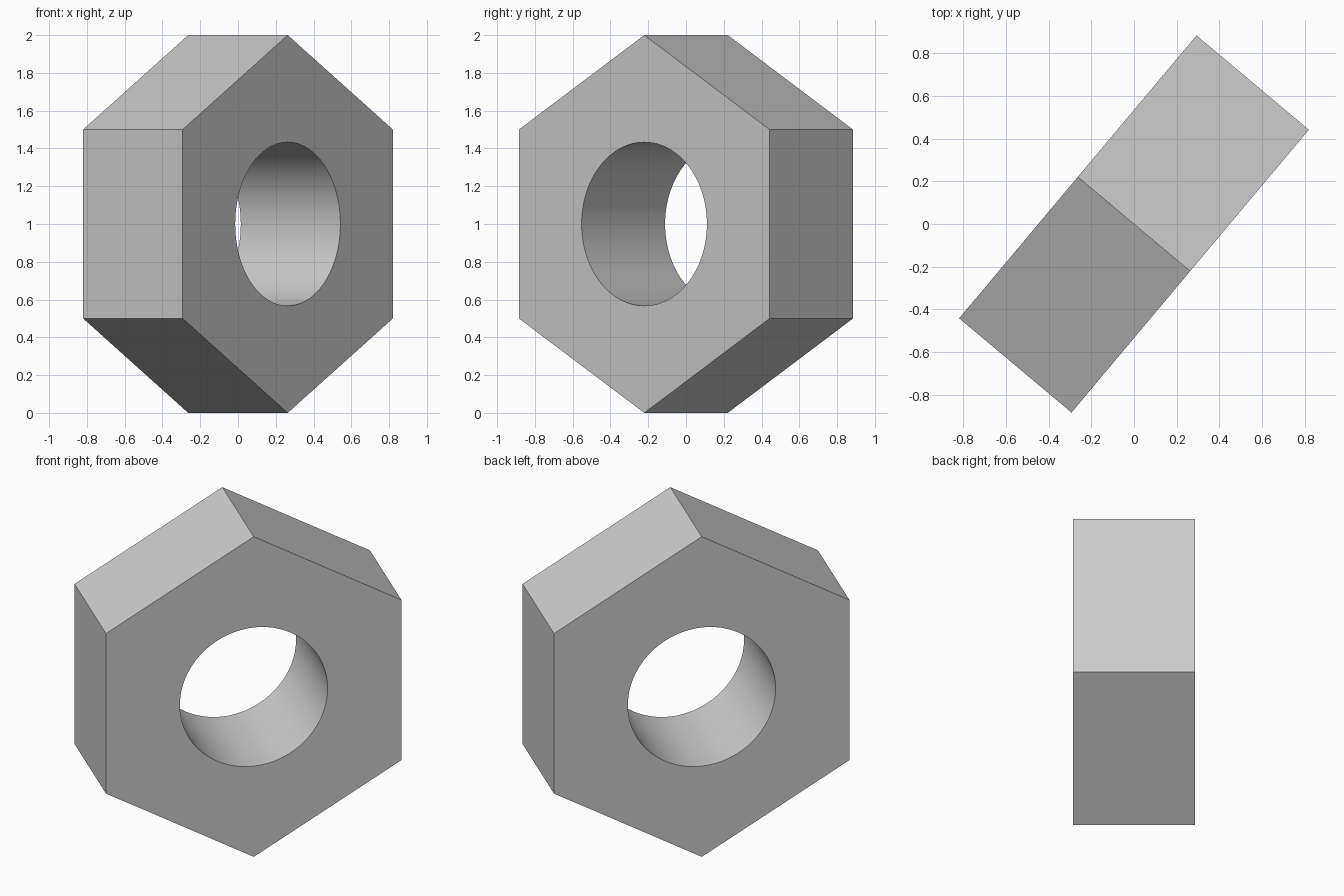
import bpy
from math import radians

cube = bpy.data.objects.get("Cube")
if cube:
    bpy.data.objects.remove(cube, do_unlink=True)

THICKNESS = 0.688
HOLE_RADIUS = 0.433

# Plain grey for the whole nut
grey = bpy.data.materials.new("plain_grey")
grey.use_nodes = True
colour = (0.6, 0.6, 0.6, 1)
grey.diffuse_color = colour
grey.node_tree.nodes["Principled BSDF"].inputs["Base Color"].default_value = colour


def upright_prism(name, sides, radius, depth):
    """Prism lying on its side, a corner pointing up, turned about z."""
    bpy.ops.mesh.primitive_cylinder_add(
        vertices=sides, radius=radius, depth=depth, location=(0, 0, 1),
        rotation=(radians(90), 0, radians(50)))
    obj = bpy.context.object
    obj.name = name
    obj.data.materials.append(grey)
    return obj


# Round hole cutter and hexagonal body
cutter = upright_prism("hole_cutter", 96, HOLE_RADIUS, THICKNESS * 2)
cutter.hide_render = True
nut = upright_prism("hex_nut", 6, 1.0, THICKNESS)

# Bore the hole, then drop the cutter
bore = nut.modifiers.new("bore", 'BOOLEAN')
bore.operation = 'DIFFERENCE'
bore.solver = 'EXACT'
bore.object = cutter
bpy.ops.object.modifier_apply(modifier=bore.name)
bpy.data.objects.remove(cutter, do_unlink=True)

# Smooth bore, crisp hexagon edges
bpy.ops.object.shade_smooth_by_angle(angle=radians(30))
